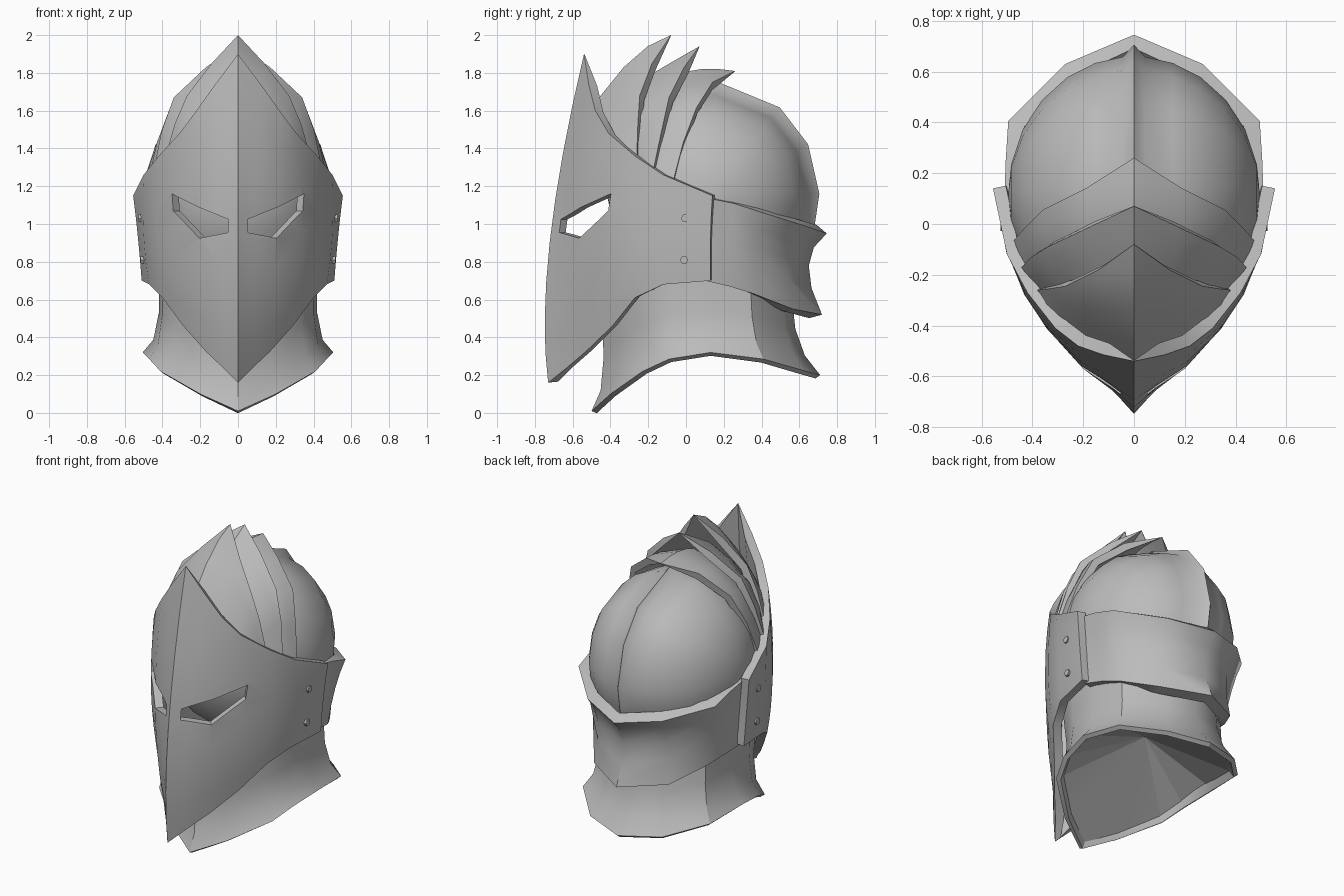
import bpy, bmesh, math
from mathutils import Vector

if "Cube" in bpy.data.objects:
    bpy.data.objects.remove(bpy.data.objects["Cube"])

steel = bpy.data.materials.new("steel_grey")
steel.diffuse_color = (0.5, 0.5, 0.5, 1)
steel.use_nodes = True
steel.node_tree.nodes["Principled BSDF"].inputs["Base Color"].default_value = steel.diffuse_color


def make_object(name, verts, faces):
    """Mesh for the right half, mirrored across x = 0."""
    bm = bmesh.new()
    vs = [bm.verts.new(v) for v in verts]
    for f in faces:
        bm.faces.new([vs[i] for i in f])
    bmesh.ops.mirror(bm, geom=bm.verts[:] + bm.edges[:] + bm.faces[:],
                     axis='X', merge_dist=0.0005)
    bmesh.ops.remove_doubles(bm, verts=bm.verts[:], dist=0.0005)
    bmesh.ops.recalc_face_normals(bm, faces=bm.faces[:])
    me = bpy.data.meshes.new(name)
    bm.to_mesh(me)
    bm.free()
    me.materials.append(steel)
    ob = bpy.data.objects.new(name, me)
    bpy.context.collection.objects.link(ob)
    return ob


def apply_and_shade(ob, angle=30):
    bpy.ops.object.select_all(action='DESELECT')
    ob.select_set(True)
    bpy.context.view_layer.objects.active = ob
    for m in list(ob.modifiers):
        bpy.ops.object.modifier_apply(modifier=m.name)
    bpy.ops.object.shade_smooth_by_angle(angle=math.radians(angle))


def sheet(name, rows, thickness):
    """Curved plate from rows of points, thickened inwards, thin at its top tip."""
    n = len(rows[0])
    verts = [p for r in rows for p in r]
    faces = [(i * n + j, i * n + j + 1, (i + 1) * n + j + 1, (i + 1) * n + j)
             for i in range(len(rows) - 1) for j in range(n - 1)]
    ob = make_object(name, verts, faces)
    c = Vector((0, 0.1, 1.0))
    me = ob.data
    if sum((p.center - c).dot(p.normal) * p.area for p in me.polygons) < 0:
        me.flip_normals()
    if thickness:
        g = ob.vertex_groups.new(name="full")
        for v in me.vertices:
            tip = abs(v.co.x) < .01 and v.co.z > 1.8
            g.add([v.index], .05 if tip else 1.0, 'REPLACE')
        s = ob.modifiers.new("thickness", 'SOLIDIFY')
        s.thickness, s.offset, s.vertex_group = thickness, -1, "full"
    return ob


def through(a, b, c, steps):
    """Rows on the parabola through three matching edge curves."""
    rows = []
    for k in range(steps + 1):
        t = k / steps
        wa, wb, wc = 2 * (t - .5) * (t - 1), 4 * t * (1 - t), 2 * t * (t - .5)
        rows.append([Vector(p) * wa + Vector(q) * wb + Vector(r) * wc
                     for p, q, r in zip(a, b, c)])
    return rows


# Visor with a pointed peak and chin
top = [(0, -.54, 1.9), (.12, -.515, 1.74), (.22, -.48, 1.6), (.31, -.41, 1.48),
       (.42, -.27, 1.36), (.50, -.12, 1.26), (.555, .14, 1.15)]
mid = [(0, -.722, .9), (.09, -.645, .92), (.2, -.57, .93), (.34, -.415, .95),
       (.43, -.28, .95), (.50, -.1, .95), (.53, .13, .93)]
low = [(0, -.73, .16), (.08, -.63, .24), (.17, -.53, .325), (.29, -.39, .46),
       (.40, -.27, .61), (.47, -.12, .68), (.51, .13, .70)]
visor = sheet("visor", through(top, mid, low, 8), 0.052)

# Eye slits cut through the visor
eye = [(.36, -.41, 1.16), (.35, -.42, 1.07), (.20, -.56, .925),
       (.06, -.68, .955), (.06, -.67, 1.025)]
out = Vector((.65, -.76, 0)) * .1
n = len(eye)
cutter = make_object("eye_cutter",
                     [Vector(p) + out for p in eye] + [Vector(p) - out for p in eye],
                     [tuple(range(n)), tuple(range(2 * n - 1, n - 1, -1))] +
                     [(i, i + n, (i + 1) % n + n, (i + 1) % n) for i in range(n)])
cutter.hide_render = True
cut = visor.modifiers.new("eyes", 'BOOLEAN')
cut.object, cut.operation, cut.solver = cutter, 'DIFFERENCE', 'EXACT'
apply_and_shade(visor)
bpy.data.objects.remove(cutter)

# Band around the back, pinched at half height
b_top = [(.51, .10, 1.14), (.505, .25, 1.11), (.495, .405, 1.06), (.27, .63, .99), (0, .745, .95)]
b_mid = [(.485, .10, .92), (.475, .24, .90), (.445, .37, .87), (.25, .555, .82), (0, .65, .78)]
b_low = [(.475, .10, .70), (.445, .23, .67), (.40, .36, .63), (.27, .565, .55), (0, .72, .52)]
apply_and_shade(sheet("back_band", through(b_top, b_mid, b_low, 4), 0.07), 46)

# Skull dome with a narrow raised ridge along the middle of the back
rows = []
for deg in (-35, -17, 0, 26, 50, 86, 112, 135, 158, 180, 205, 225):
    b = math.radians(deg)
    row = []
    for j, a in enumerate((0, 5, 18, 32, 47, 62, 78, 90)):
        a = math.radians(a)
        r = 1.085 if j == 0 and deg < 100 else 1.0
        row.append((.495 * math.sin(a),
                    .12 + .54 * r * math.cos(a) * math.cos(b),
                    1.16 + .55 * r * math.cos(a) * math.sin(b)))
    rows.append(row)
dome = sheet("skull_dome", rows, 0)
bm = bmesh.new()
bm.from_mesh(dome.data)
bmesh.ops.remove_doubles(bm, verts=bm.verts[:], dist=0.001)
bm.to_mesh(dome.data)
bm.free()
apply_and_shade(dome, 38)

# Three overlapping crest plates, each sweeping up to a rear point
crests = [
    ([(0, -.60, 1.45), (.22, -.47, 1.42), (.32, -.38, 1.37), (.37, -.32, 1.32), (.40, -.28, 1.25)],
     [(0, -.33, 1.83), (.14, -.33, 1.72), (.27, -.33, 1.56), (.335, -.31, 1.45), (.38, -.28, 1.32)],
     [(0, -.08, 2.0), (.14, -.18, 1.85), (.27, -.245, 1.68), (.335, -.255, 1.53), (.38, -.26, 1.37)]),
    ([(0, -.24, 1.76), (.14, -.26, 1.68), (.27, -.28, 1.54), (.34, -.28, 1.42), (.39, -.25, 1.26)],
     [(0, -.07, 1.86), (.16, -.13, 1.765), (.315, -.19, 1.61), (.375, -.2, 1.46), (.42, -.21, 1.30)],
     [(0, .07, 1.94), (.17, -.01, 1.83), (.34, -.09, 1.67), (.405, -.13, 1.49), (.443, -.17, 1.30)]),
    ([(0, -.08, 1.78), (.17, -.12, 1.70), (.32, -.16, 1.54), (.39, -.18, 1.39), (.44, -.18, 1.23)],
     [(0, .08, 1.82), (.18, .0, 1.74), (.34, -.06, 1.605), (.41, -.10, 1.42), (.462, -.12, 1.23)],
     [(0, .26, 1.81), (.19, .14, 1.75), (.36, .055, 1.615), (.43, -.015, 1.43), (.477, -.07, 1.22)]),
]
for i, (a, b, c) in enumerate(crests):
    apply_and_shade(sheet(f"crest_plate_{i + 1}", through(a, b, c, 4), 0.045))

# Flared neck collar
rim = [(0, -.50, .01), (.2, -.40, .10), (.41, -.23, .22), (.47, -.09, .285), (.505, .13, .32),
       (.46, .41, .285), (.26, .62, .225), (0, .71, .20)]
waist = [(0, -.44, .20), (.17, -.36, .28), (.34, -.22, .38), (.41, -.08, .43), (.43, .13, .45),
         (.395, .36, .43), (.21, .54, .39), (0, .60, .37)]
neck = [(0, -.45, .56), (.18, -.38, .62), (.34, -.25, .70), (.405, -.09, .74), (.415, .13, .76),
        (.38, .34, .70), (.2, .51, .64), (0, .56, .62)]
apply_and_shade(sheet("neck_collar", through(rim, waist, neck, 3), 0.03))

# Hollow cone closing the underside of the collar
inner = [(x * .96, .1 + (y - .1) * .96, z + .01) for x, y, z in rim]
cone = make_object("collar_lining", inner + [(0, .10, .51)],
                   [(i, i + 1, len(inner)) for i in range(len(inner) - 1)])
apply_and_shade(cone, 5)

# Rivets on the visor sides
for side in (1, -1):
    for k, (x, y, z) in enumerate(((.506, -.005, 1.03), (.495, -.01, .81))):
        bpy.ops.mesh.primitive_cylinder_add(vertices=6, radius=.022, depth=.04,
                                            location=(side * x, y, z),
                                            rotation=(0, math.pi / 2, 0))
        ob = bpy.context.object
        ob.name = f"rivet_{'right' if side > 0 else 'left'}_{k + 1}"
        ob.data.materials.append(steel)
